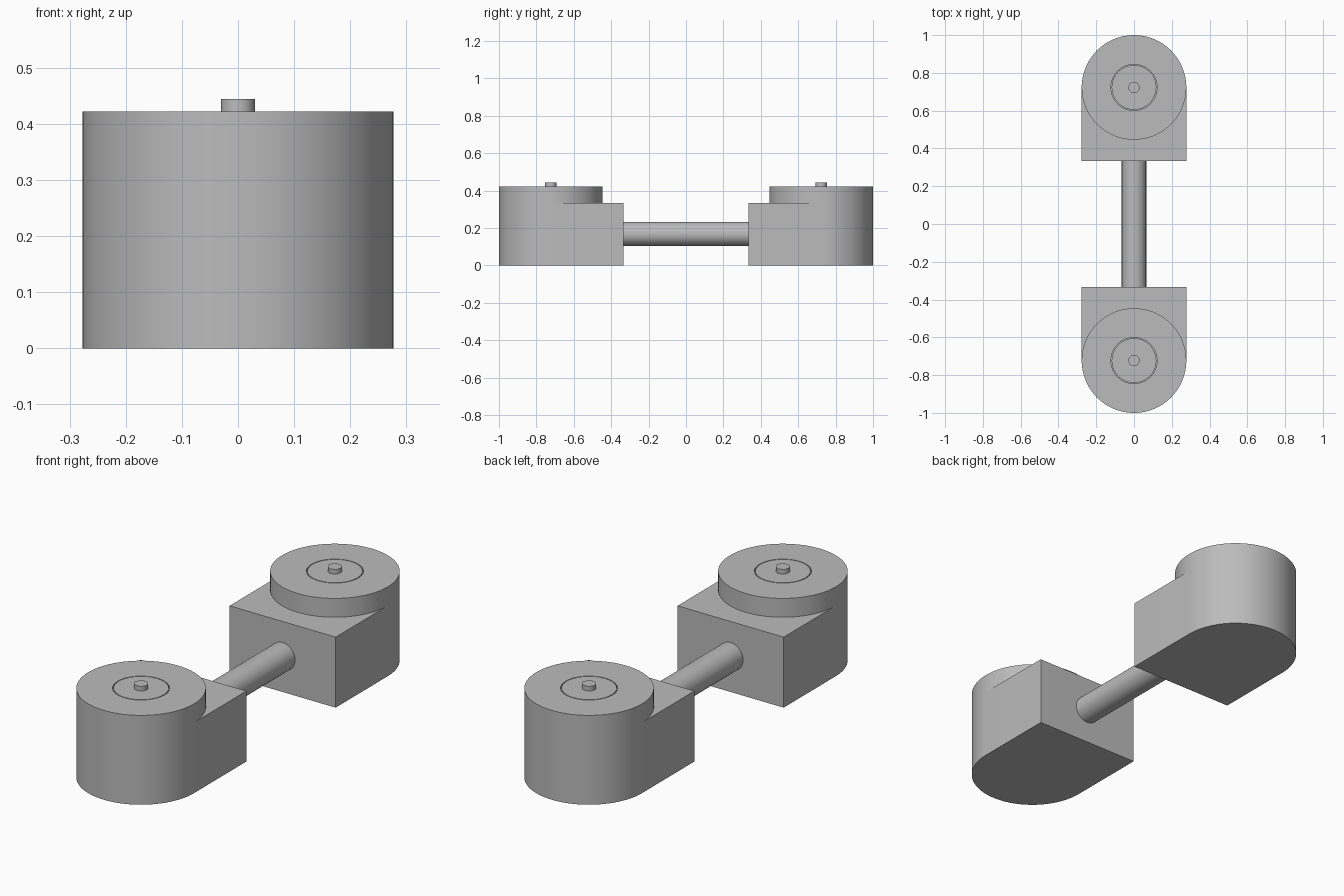
import bpy
import bmesh
import math
from mathutils import Matrix, Vector

cube = bpy.data.objects.get("Cube")
if cube:
    bpy.data.objects.remove(cube, do_unlink=True)

# Main dimensions
RADIUS = 0.277
CENTRE = 1 - RADIUS
INNER = 0.333
BLOCK_TOP = 0.333
DRUM_TOP = 0.422
SEGMENTS = 96

grey = bpy.data.materials.new("plain_grey")
grey.use_nodes = True
colour = (0.5, 0.5, 0.5, 1)
grey.diffuse_color = colour
grey.node_tree.nodes["Principled BSDF"].inputs["Base Color"].default_value = colour


def finish(name, bm):
    """Turn a bmesh into a grey object with smooth curves and sharp edges."""
    bmesh.ops.recalc_face_normals(bm, faces=bm.faces)
    mesh = bpy.data.meshes.new(name)
    bm.to_mesh(mesh)
    bm.free()
    mesh.materials.append(grey)
    obj = bpy.data.objects.new(name, mesh)
    bpy.context.collection.objects.link(obj)
    bpy.ops.object.select_all(action="DESELECT")
    obj.select_set(True)
    bpy.context.view_layer.objects.active = obj
    bpy.ops.object.shade_smooth_by_angle(angle=math.radians(30))


def housing(name, side):
    """Block with a half-round outer end."""
    bm = bmesh.new()
    outline = [(-RADIUS, INNER), (RADIUS, INNER)]
    for i in range(SEGMENTS // 2 + 1):
        a = 2 * math.pi * i / SEGMENTS
        outline.append((RADIUS * math.cos(a), CENTRE + RADIUS * math.sin(a)))
    base = bm.faces.new([bm.verts.new((x, side * y, 0)) for x, y in outline])
    top = bmesh.ops.extrude_face_region(bm, geom=[base], use_keep_orig=True)["geom"]
    verts = [v for v in top if isinstance(v, bmesh.types.BMVert)]
    bmesh.ops.translate(bm, verts=verts, vec=(0, 0, BLOCK_TOP))
    finish(name, bm)


def lathe(name, profile, side):
    """Spin a radius/height profile about the drum axis."""
    bm = bmesh.new()
    verts = [bm.verts.new((r, side * CENTRE, z)) for r, z in profile]
    edges = [bm.edges.new(pair) for pair in zip(verts, verts[1:])]
    bmesh.ops.spin(bm, geom=verts + edges, cent=(0, side * CENTRE, 0),
                   axis=(0, 0, 1), angle=2 * math.pi, steps=SEGMENTS)
    bmesh.ops.remove_doubles(bm, verts=bm.verts, dist=0.0001)
    finish(name, bm)


# Raised drum with a fine circular groove in its top
groove = DRUM_TOP - 0.01
drum = [(RADIUS, BLOCK_TOP), (RADIUS, DRUM_TOP), (0.122, DRUM_TOP), (0.122, groove),
        (0.118, groove), (0.118, DRUM_TOP), (0, DRUM_TOP)]
# Short shaft end at the middle
peg = [(0.03, DRUM_TOP), (0.03, 0.444), (0, 0.444)]

for end, side in (("front", -1), ("back", 1)):
    housing(end + "_housing", side)
    lathe(end + "_drum", drum, side)
    lathe(end + "_shaft_peg", peg, side)

# Round bar joining the two housings
bm = bmesh.new()
bmesh.ops.create_cone(bm, cap_ends=False, segments=48, radius1=0.065, radius2=0.065,
                      depth=2 * INNER,
                      matrix=Matrix.Translation(Vector((0, 0, 0.168)))
                      @ Matrix.Rotation(math.pi / 2, 4, "X"))
finish("connecting_bar", bm)
